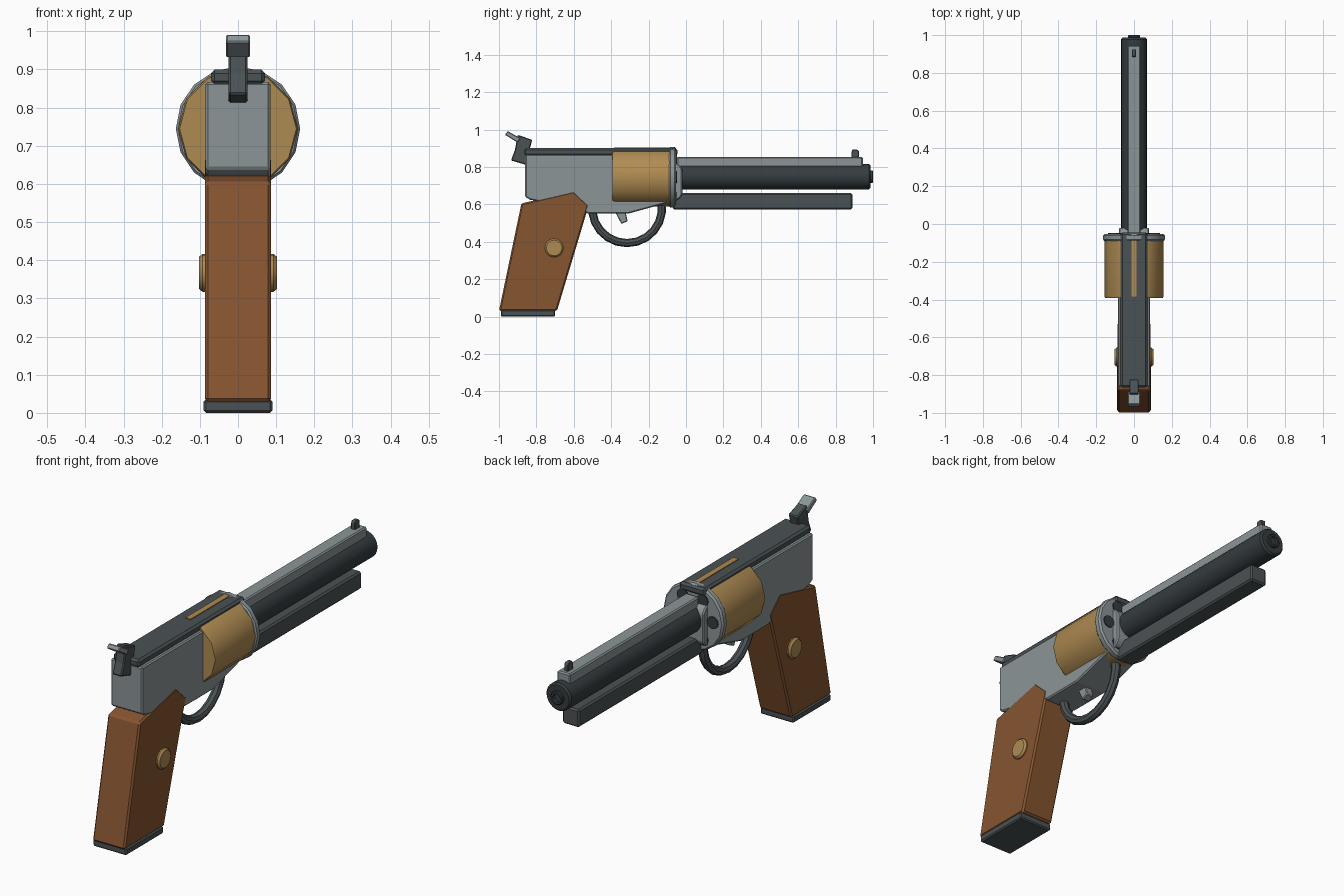
import bpy, bmesh, math
from mathutils import Matrix, Vector

if "Cube" in bpy.data.objects:
    bpy.data.objects.remove(bpy.data.objects["Cube"])


def material(name, rgb):
    m = bpy.data.materials.new(name)
    m.diffuse_color = (*rgb, 1)
    m.use_nodes = True
    m.node_tree.nodes["Principled BSDF"].inputs["Base Color"].default_value = m.diffuse_color
    return m


STEEL = material("steel", (0.26, 0.30, 0.31))
DARK = material("dark_steel", (0.07, 0.085, 0.09))
BLUED = material("blued_steel", (0.035, 0.045, 0.05))
BRASS = material("brass", (0.43, 0.26, 0.085))
WOOD = material("wood", (0.24, 0.09, 0.03))


def finish(name, bm, mat, bevel=0.0, smooth=False):
    bmesh.ops.recalc_face_normals(bm, faces=bm.faces)
    me = bpy.data.meshes.new(name)
    bm.to_mesh(me)
    bm.free()
    ob = bpy.data.objects.new(name, me)
    bpy.context.collection.objects.link(ob)
    me.materials.append(mat)
    if bevel:
        b = ob.modifiers.new("bevel", 'BEVEL')
        b.width, b.segments, b.limit_method = bevel, 1, 'ANGLE'
    if smooth:
        bpy.ops.object.select_all(action='DESELECT')
        ob.select_set(True)
        bpy.context.view_layer.objects.active = ob
        bpy.ops.object.shade_smooth_by_angle(angle=math.radians(35))
    return ob


def slab(name, profile, half, mat, bevel=0.006):
    """Extrude a (y, z) outline to +-half in x."""
    bm = bmesh.new()
    f = bm.faces.new([bm.verts.new((-half, y, z)) for y, z in profile])
    r = bmesh.ops.extrude_face_region(bm, geom=[f])
    vs = [v for v in r["geom"] if isinstance(v, bmesh.types.BMVert)]
    bmesh.ops.translate(bm, verts=vs, vec=(2 * half, 0, 0))
    return finish(name, bm, mat, bevel)


def box(name, half, y0, y1, z0, z1, mat, bevel=0.006):
    return slab(name, [(y0, z0), (y1, z0), (y1, z1), (y0, z1)], half, mat, bevel)


def lathe(name, profile, origin, mat, segs, axis='Y', smooth=True):
    """Spin (radius, distance) points around the axis through origin."""
    bm = bmesh.new()
    rings = []
    for r, d in profile:
        ring = []
        for i in range(segs):
            a = 2 * math.pi * i / segs
            c, s = r * math.cos(a), r * math.sin(a)
            p = (c, d, s) if axis == 'Y' else (d, c, s)
            ring.append(bm.verts.new(Vector(origin) + Vector(p)))
        rings.append(ring)
    for a, b in zip(rings, rings[1:]):
        for i in range(segs):
            j = (i + 1) % segs
            bm.faces.new((a[i], a[j], b[j], b[i]))
    bm.faces.new(rings[0])
    bm.faces.new(rings[-1])
    return finish(name, bm, mat, 0, smooth)


# grip
slab("grip", [(-1.0, 0.03), (-0.69, 0.03), (-0.52, 0.595), (-0.60, 0.67),
              (-0.88, 0.605)], 0.087, WOOD, 0.008)
box("butt_plate", 0.09, -0.99, -0.70, 0.0, 0.035, DARK)
for side, name in ((1, "right"), (-1, "left")):
    lathe("grip_medallion_" + name,
          [(0.05, 0.08 * side), (0.05, 0.093 * side), (0.042, 0.102 * side)],
          (0, -0.705, 0.367), BRASS, 16, 'X')

# frame and top strap
slab("frame", [(-0.86, 0.867), (-0.86, 0.64), (-0.835, 0.625), (-0.60, 0.58),
               (-0.52, 0.55), (-0.31, 0.55), (-0.11, 0.605), (-0.075, 0.62),
               (-0.075, 0.867)], 0.085, STEEL)
box("top_strap", 0.071, -0.865, -0.045, 0.86, 0.90, DARK, 0.01)
box("strap_inlay", 0.014, -0.385, -0.085, 0.89, 0.904, BRASS, 0)

# cylinder
CZ = 0.745
lathe("cylinder", [(0.153, -0.393), (0.157, -0.38), (0.157, -0.085)],
      (0, 0, CZ), BRASS, 12)
lathe("cylinder_flange", [(0.157, -0.09), (0.163, -0.083), (0.163, -0.062),
                          (0.155, -0.053)], (0, 0, CZ), STEEL, 16)
for i in range(6):
    a = math.radians(60 * i)
    lathe(f"chamber_{i + 1}", [(0.03, -0.07), (0.03, -0.048)],
          (0.108 * math.cos(a), 0, CZ + 0.108 * math.sin(a)), BLUED, 12)

# barrel group
slab("barrel_mount", [(-0.06, 0.62), (-0.035, 0.63), (-0.02, 0.65), (-0.02, 0.79),
                      (-0.035, 0.81), (-0.06, 0.83)], 0.08, STEEL)
lathe("barrel", [(0.068, -0.06), (0.068, 0.978), (0.06, 0.987)],
      (0, 0, 0.748), BLUED, 24)
lathe("muzzle_ring", [(0.033, 0.97), (0.033, 0.996), (0.029, 1.0), (0.02, 1.0),
                      (0.018, 0.989)], (0, 0, 0.748), BLUED, 20)
box("barrel_rib", 0.035, -0.05, 0.945, 0.79, 0.853, STEEL)
slab("front_sight", [(0.885, 0.84), (0.925, 0.84), (0.925, 0.885), (0.915, 0.893),
                     (0.89, 0.893), (0.885, 0.88)], 0.011, DARK, 0.003)
box("under_barrel_rod", 0.045, -0.07, 0.89, 0.573, 0.66, DARK, 0.008)

# hammer
slab("hammer", [(-0.90, 0.972), (-0.822, 0.945), (-0.858, 0.812), (-0.936, 0.835),
                (-0.915, 0.89)], 0.025, DARK, 0.005)
slab("hammer_spur", [(-0.953, 0.992), (-0.885, 0.953), (-0.90, 0.93),
                     (-0.968, 0.972)], 0.032, STEEL, 0.004)

# trigger and guard
slab("trigger", [(-0.385, 0.57), (-0.325, 0.57), (-0.312, 0.51), (-0.345, 0.495)],
     0.02, STEEL, 0.004)
bm = bmesh.new()
rings = []
for i in range(13):
    a = math.radians(170 + 200 * i / 12)
    ring = []
    for k in range(8):
        t = 2 * math.pi * k / 8
        r = 0.187 + 0.022 * math.cos(t)
        ring.append(bm.verts.new((0.022 * math.sin(t), -0.315 + r * math.cos(a),
                                  0.58 + r * math.sin(a))))
    rings.append(ring)
for p, q in zip(rings, rings[1:]):
    for k in range(8):
        bm.faces.new((p[k], p[(k + 1) % 8], q[(k + 1) % 8], q[k]))
bm.faces.new(rings[0])
bm.faces.new(rings[-1])
finish("trigger_guard", bm, DARK, 0, True)
